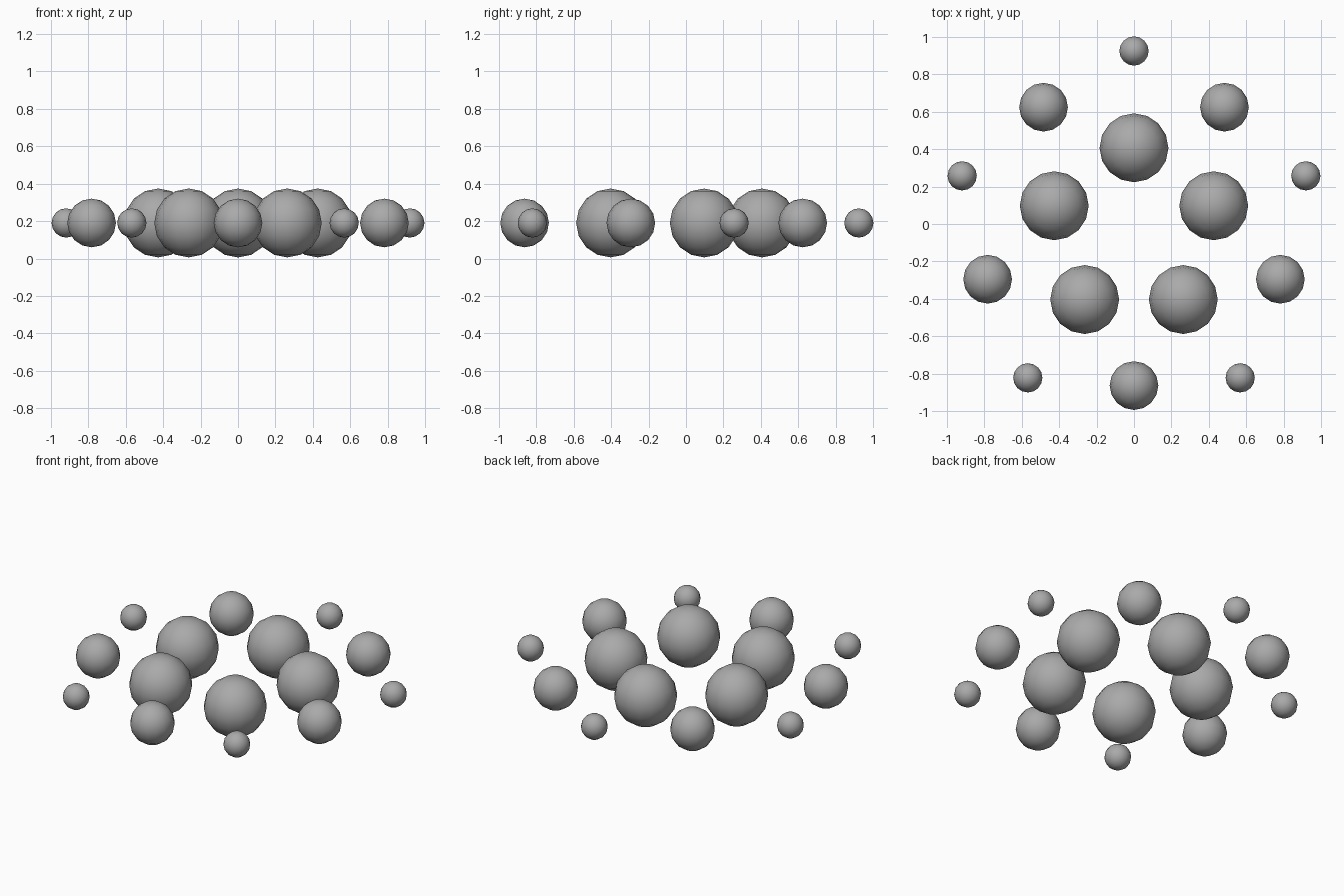
import bpy
import math

cube = bpy.data.objects.get("Cube")
if cube:
    bpy.data.objects.remove(cube, do_unlink=True)

grey = bpy.data.materials.new("mid_grey")
grey.use_nodes = True
colour = (0.4, 0.4, 0.4, 1)
grey.diffuse_color = colour
grey.node_tree.nodes["Principled BSDF"].inputs["Base Color"].default_value = colour

CENTRE_Y = -0.041
HEIGHT = 0.19


def ball_ring(name, ring_radius, ball_radius, start):
    """Five equal balls spaced evenly around a circle."""
    for i in range(5):
        angle = math.radians(start + 72 * i)
        bpy.ops.mesh.primitive_uv_sphere_add(
            segments=16, ring_count=8, radius=ball_radius,
            location=(ring_radius * math.cos(angle),
                      CENTRE_Y + ring_radius * math.sin(angle), HEIGHT))
        ball = bpy.context.object
        ball.name = f"{name}_{i + 1}"
        ball.data.materials.append(grey)
        bpy.ops.object.shade_smooth()


# Inner, middle and outer rings; the middle ring is turned half a step
ball_ring("large_ball", 0.448, 0.184, 90)
ball_ring("medium_ball", 0.822, 0.13, -90)
ball_ring("small_ball", 0.965, 0.078, 90)
